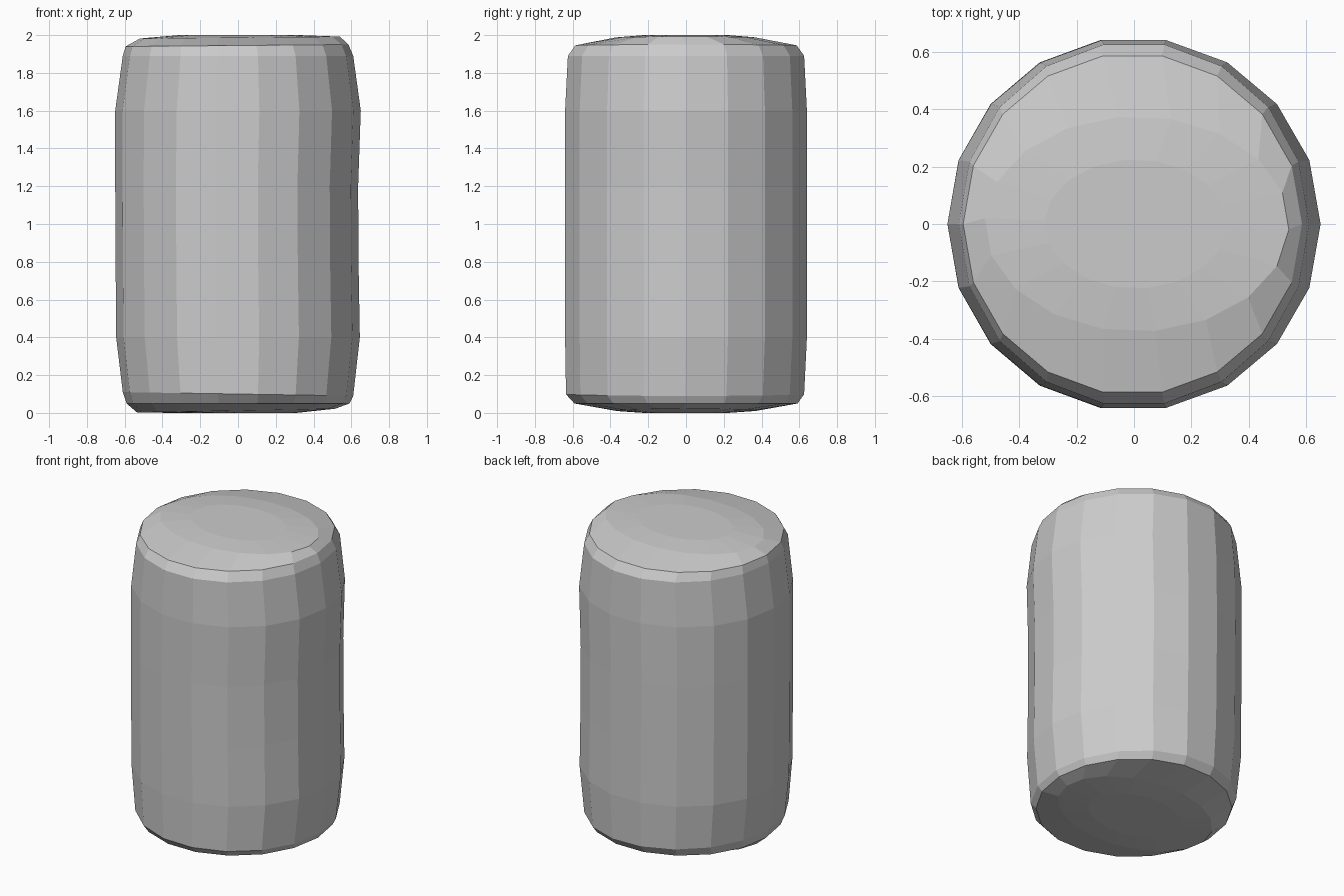
import bpy, bmesh
from math import cos, sin, radians

if "Cube" in bpy.data.objects:
    bpy.data.objects.remove(bpy.data.objects["Cube"])

SIDES = 18

# Rings, bottom to top: z, radius x, radius y, centre x, centre y, x-tilt, twist in degrees
RINGS = [
    (0.012, 0.525, 0.375, -0.01, 0.0, 0.01, -3),
    (0.05, 0.59, 0.60, 0.0, 0.0, 0.0, 0),
    (0.10, 0.61, 0.64, 0.0, -0.005, -0.01, 0),
    (0.40, 0.645, 0.65, 0.0, 0.0, 0.0, 0),
    (0.80, 0.643, 0.65, -0.005, 0.0, 0.0, 0),
    (1.20, 0.643, 0.65, -0.007, 0.0, 0.0, 0),
    (1.60, 0.65, 0.65, 0.0, 0.0, 0.0, 0),
    (1.89, 0.61, 0.635, 0.0, 0.0, 0.0, 0),
    (1.945, 0.59, 0.595, -0.005, 0.0, 0.005, 0),
    (1.987, 0.53, 0.375, 0.01, 0.0, 0.005, -3),
]


def make_ring(bm, z, rx, ry, cx, cy, tilt, twist):
    verts = []
    for i in range(SIDES):
        a = radians(360 * i / SIDES + twist)
        verts.append(bm.verts.new((cx + rx * cos(a), cy + ry * sin(a), z + tilt * cos(a))))
    return verts


bm = bmesh.new()
rings = [make_ring(bm, *r) for r in RINGS]

# Side walls and bevelled shoulders
for low, high in zip(rings, rings[1:]):
    for i in range(SIDES):
        j = (i + 1) % SIDES
        bm.faces.new((low[i], low[j], high[j], high[i]))

# Gently raised end caps: an inner oval closed by a flat face
for ring, z, flip in ((rings[0], 0.0, True), (rings[-1], 2.0, False)):
    inner = [bm.verts.new((v.co.x * 0.6, v.co.y * 0.6, z)) for v in ring]
    for i in range(SIDES):
        j = (i + 1) % SIDES
        bm.faces.new((ring[i], ring[j], inner[j], inner[i]))
    bm.faces.new(inner[::-1] if flip else inner)
bmesh.ops.recalc_face_normals(bm, faces=bm.faces)

# Single faceted drum
mesh = bpy.data.meshes.new("drum_body")
bm.to_mesh(mesh)
bm.free()
drum = bpy.data.objects.new("drum_body", mesh)
bpy.context.collection.objects.link(drum)
